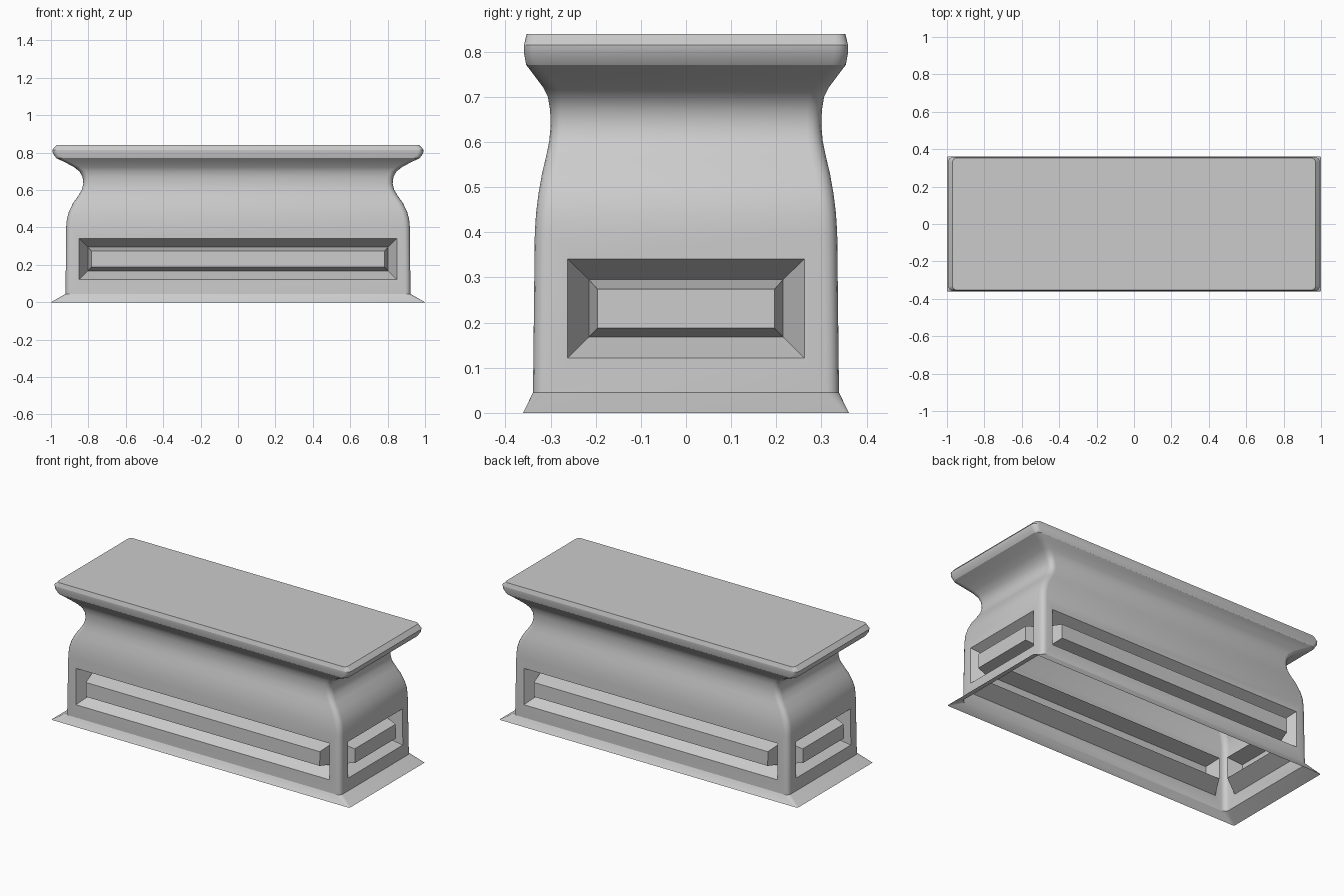
import bpy, bmesh
from math import sin, cos, pi

if "Cube" in bpy.data.objects:
    bpy.data.objects.remove(bpy.data.objects["Cube"])

# Moulding profile: half width x, half depth y, height z, corner radius
PROFILE = [
    (1.000, 0.361, 0.000, 0.008), (0.922, 0.339, 0.045, 0.028),
    (0.919, 0.335, 0.400, 0.032), (0.915, 0.332, 0.445, 0.032),
    (0.904, 0.327, 0.485, 0.032), (0.882, 0.319, 0.530, 0.032),
    (0.855, 0.310, 0.568, 0.032), (0.835, 0.303, 0.602, 0.032),
    (0.827, 0.300, 0.635, 0.032), (0.831, 0.301, 0.670, 0.032),
    (0.848, 0.306, 0.700, 0.032), (0.876, 0.317, 0.722, 0.032),
    (0.920, 0.335, 0.746, 0.032), (0.972, 0.354, 0.771, 0.030),
    (0.990, 0.359, 0.797, 0.030), (0.993, 0.359, 0.815, 0.030),
    (0.970, 0.353, 0.840, 0.022),
]
SHARP_ROWS = (0, 1, 13, 15, 16)
WALL = 1             # wall band holding the panels (row 1 to row 2)
SEG = 4              # corner segments
DEPTH = 0.09         # panel recess
# Panel rings: inset of width, z low, z high, depth
RINGS = [(0.0, 0.122, 0.341, 0.0), (0.047, 0.168, 0.295, DEPTH),
         (0.066, 0.188, 0.274, 0.0)]

bm = bmesh.new()


def ring(hx, hy, z, r):
    """Rounded rectangle of vertices, counter-clockwise from the +x -y corner."""
    out = []
    for k, (sx, sy) in enumerate([(1, -1), (1, 1), (-1, 1), (-1, -1)]):
        for i in range(SEG + 1):
            a = pi / 2 * (k - 1 + i / SEG)
            out.append(bm.verts.new((sx * (hx - r) + r * cos(a),
                                     sy * (hy - r) + r * sin(a), z)))
    return out


def bridge(a, b):
    """Quads between two closed loops."""
    n = len(a)
    return [bm.faces.new((a[i], a[(i + 1) % n], b[(i + 1) % n], b[i]))
            for i in range(n)]


def panel(k, corners):
    """Recessed frame with a raised bar on side k (0 right, 1 back, 2 left, 3 front)."""
    n, t = (cos(k * pi / 2), sin(k * pi / 2)), (-sin(k * pi / 2), cos(k * pi / 2))
    axis = k % 2
    width = 0.85 if axis else 0.262
    lo, hi = PROFILE[WALL], PROFILE[WALL + 1]
    prev = corners
    for j, (inset, z0, z1, d) in enumerate(RINGS):
        loop = []
        for s, z in ((-1, z0), (1, z0), (1, z1), (-1, z1)):
            f = (z - lo[2]) / (hi[2] - lo[2])
            dist = lo[axis] + f * (hi[axis] - lo[axis]) - d
            u = s * (width - inset)
            loop.append(bm.verts.new((n[0] * dist + t[0] * u,
                                      n[1] * dist + t[1] * u, z)))
        faces = bridge(prev, loop)
        if j:
            for f in faces:
                for e in f.edges:
                    e.smooth = False
        prev = loop
    bm.faces.new(prev)


# Moulded body, open underneath
rows = [ring(*p) for p in PROFILE]
N = len(rows[0])
for r, (a, b) in enumerate(zip(rows, rows[1:])):
    for i in range(N):
        j = (i + 1) % N
        if r == WALL and i % (SEG + 1) == SEG:
            panel(i // (SEG + 1), [a[i], a[j], b[j], b[i]])
        else:
            bm.faces.new((a[i], a[j], b[j], b[i]))
bm.faces.new(rows[-1])

# Smooth mouldings with crisp lip, foot and panel edges
for f in bm.faces:
    f.smooth = True
for r in SHARP_ROWS:
    for i in range(N):
        e = bm.edges.get((rows[r][i], rows[r][(i + 1) % N]))
        if e:
            e.smooth = False

mesh = bpy.data.meshes.new("panelled_plinth")
bm.to_mesh(mesh)
bm.free()
bpy.context.collection.objects.link(bpy.data.objects.new("panelled_plinth", mesh))
